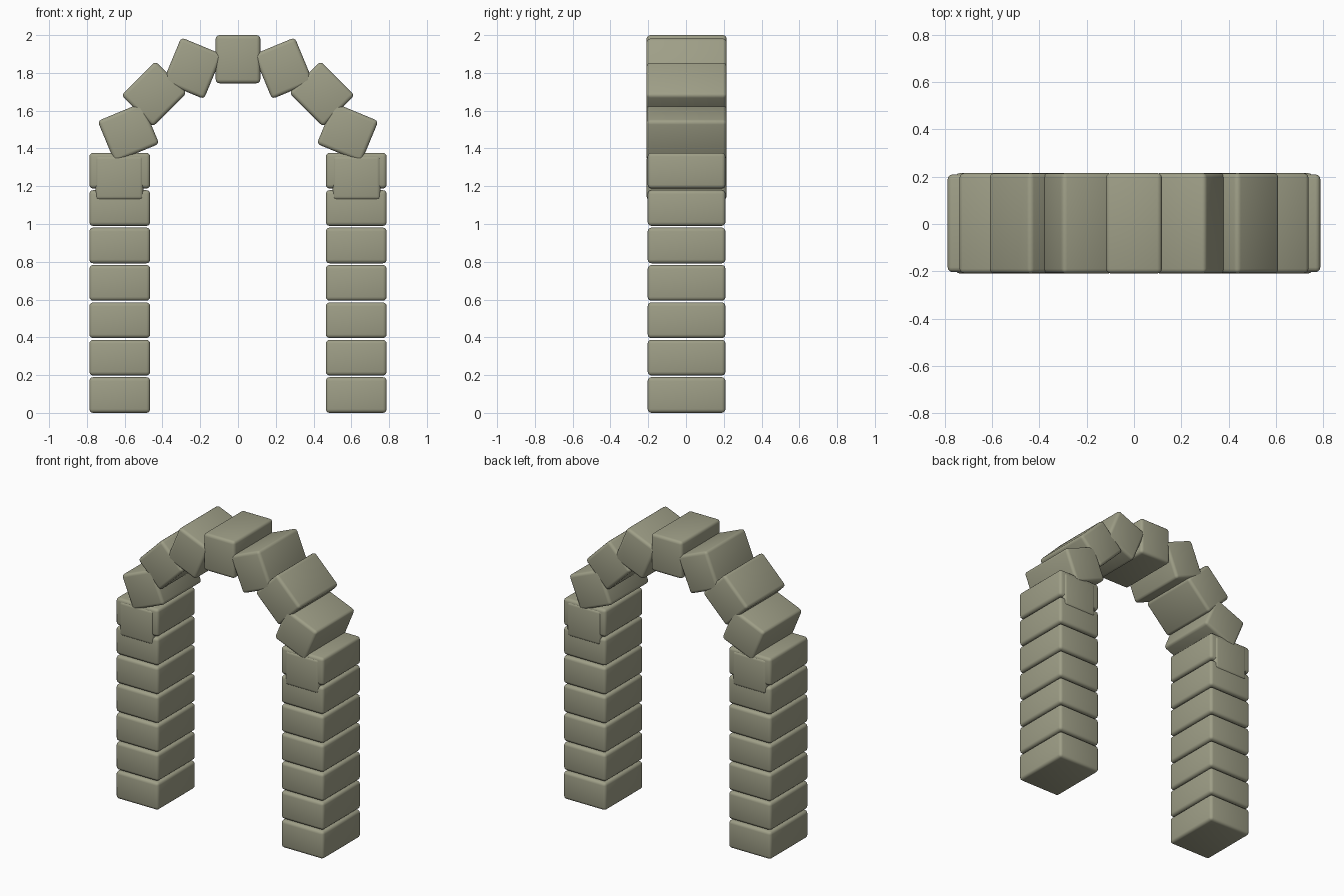
import bpy, bmesh, math
from mathutils import Matrix

if "Cube" in bpy.data.objects:
    bpy.data.objects.remove(bpy.data.objects["Cube"])

stone = bpy.data.materials.new("weathered stone")
stone.diffuse_color = (0.345, 0.345, 0.243, 1.0)
stone.use_nodes = True
stone.node_tree.nodes["Principled BSDF"].inputs["Base Color"].default_value = stone.diffuse_color

BEVEL = 0.02
Y_CENTRE = 0.003


def rounded_block(name, size, location, turn=0.0):
    """Box with rounded edges, turned in the plane of the arch."""
    bm = bmesh.new()
    bmesh.ops.create_cube(bm, size=1.0, matrix=Matrix.Diagonal((*size, 1.0)))
    bmesh.ops.bevel(bm, geom=bm.edges[:], offset=BEVEL, segments=3,
                    profile=0.5, affect='EDGES')
    mesh = bpy.data.meshes.new(name)
    bm.to_mesh(mesh)
    bm.free()
    mesh.materials.append(stone)
    obj = bpy.data.objects.new(name, mesh)
    obj.location = location
    obj.rotation_euler = (0.0, -turn, 0.0)
    bpy.context.collection.objects.link(obj)
    bpy.ops.object.select_all(action='DESELECT')
    obj.select_set(True)
    bpy.context.view_layer.objects.active = obj
    bpy.ops.object.shade_smooth_by_angle(angle=math.radians(40))
    return obj


# Pillars: seven stacked blocks on each side
for side, label in ((-1, "left"), (1, "right")):
    for i in range(7):
        rounded_block(f"{label}_pillar_block_{i + 1}", (0.322, 0.412, 0.189),
                      (side * 0.626, Y_CENTRE, 0.0945 + 0.198 * i))

# Arch: blocks on a half circle, each leaning inward by its own arc angle
RADIUS, SPRING_Z = 0.628, 1.2445
for i in range(-4, 5):
    angle = math.radians(22.5 * i)
    name = "keystone" if i == 0 else f"{'left' if i < 0 else 'right'}_arch_block_{abs(i)}"
    rounded_block(name, (0.236, 0.424, 0.255),
                  (RADIUS * math.sin(angle), Y_CENTRE,
                   SPRING_Z + RADIUS * math.cos(angle)), angle)
